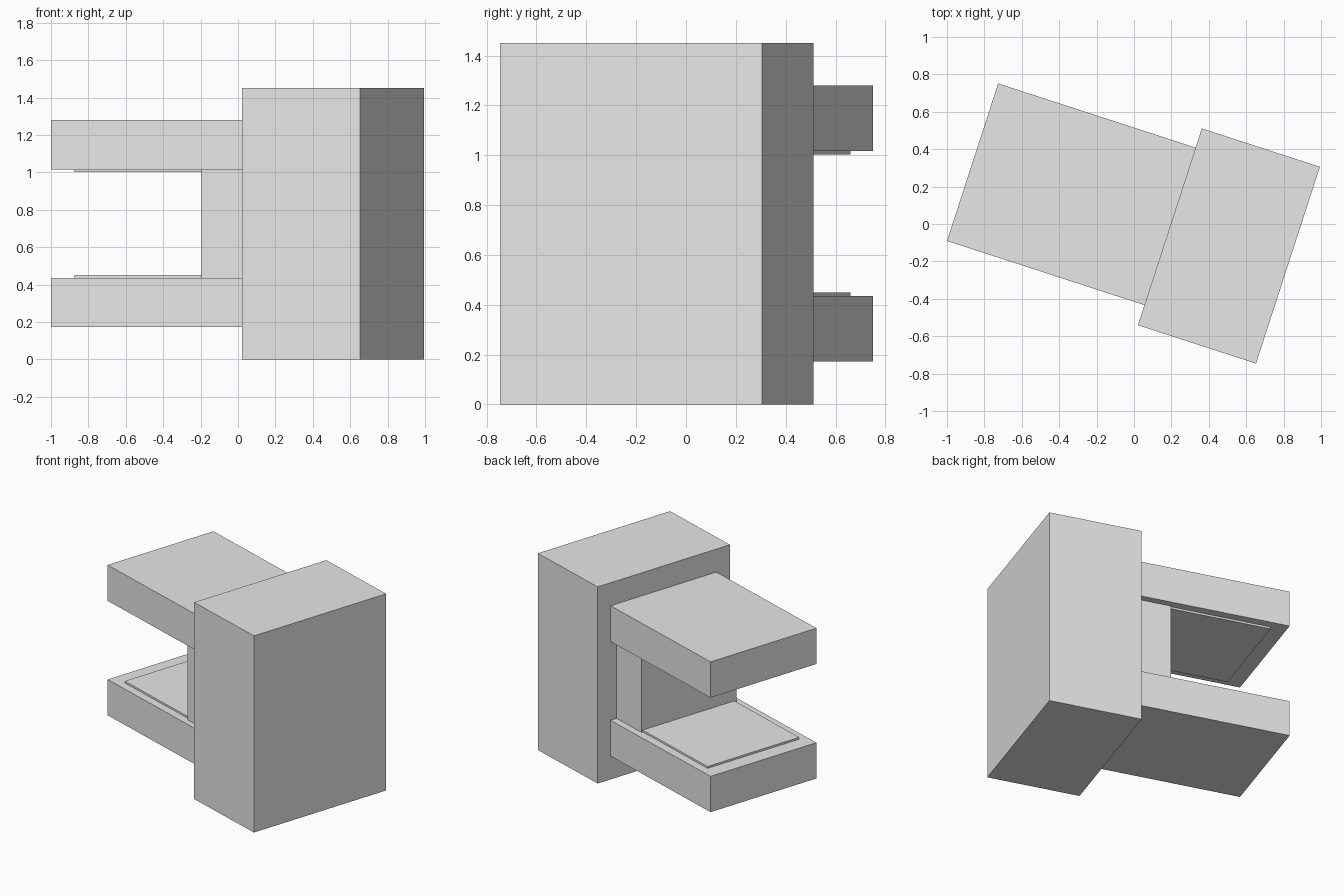
import bpy
import math
from mathutils import Matrix, Vector

default = bpy.data.objects.get("Cube")
if default:
    bpy.data.objects.remove(default, do_unlink=True)

grey = bpy.data.materials.new("light grey")
grey.use_nodes = True
colour = (0.8, 0.8, 0.8, 1)
grey.diffuse_color = colour
grey.node_tree.nodes["Principled BSDF"].inputs["Base Color"].default_value = colour

# The whole assembly is turned about the vertical axis
turn = Matrix.Rotation(math.radians(-18), 4, 'Z')


def block(name, low, high):
    """Box between two corners, given before the turn."""
    low, high = Vector(low), Vector(high)
    bpy.ops.mesh.primitive_cube_add(size=1)
    obj = bpy.context.object
    obj.name = name
    obj.data.transform(Matrix.Translation((low + high) / 2)
                       @ Matrix.Diagonal((*(high - low), 1)))
    obj.matrix_world = turn
    obj.data.materials.append(grey)
    return obj


# Tall body and the spine between the arms
block("body", (0.187, -0.508, 0), (0.851, 0.598, 1.45))
block("spine", (-0.09, -0.353, 0.435), (0.187, 0.44, 1.016))

# Arms, each with a thin inset pad on the inner side
for name, bottom, top, pad_bottom, pad_top in (
        ("lower", 0.172, 0.436, 0.436, 0.45),
        ("upper", 1.016, 1.28, 1.002, 1.016)):
    block(name + "_arm", (-0.923, -0.395, bottom), (0.187, 0.49, top))
    block(name + "_pad", (-0.81, -0.337, pad_bottom), (0.085, 0.43, pad_top))
